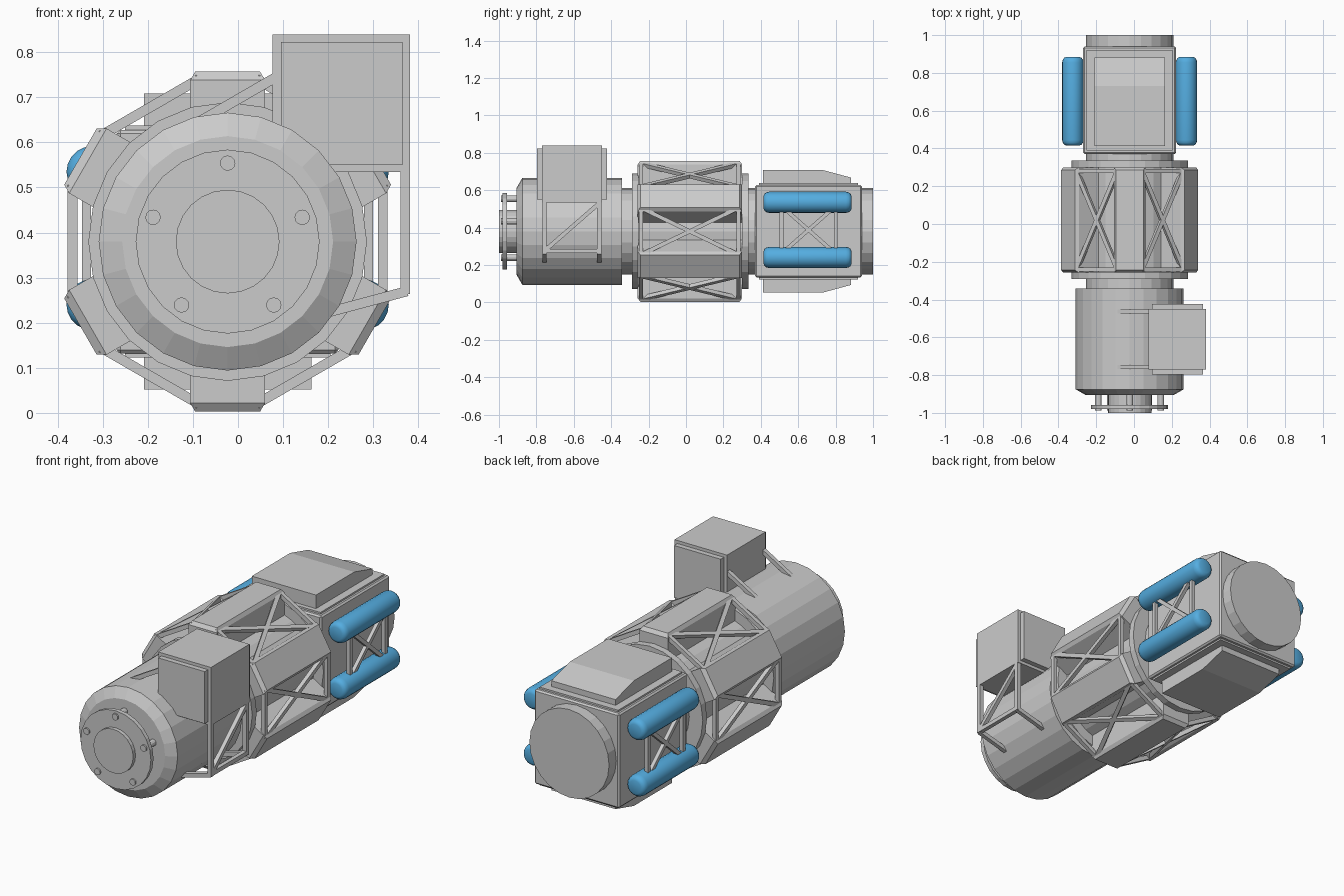
import bpy, bmesh, math
from mathutils import Matrix, Vector

if "Cube" in bpy.data.objects:
    bpy.data.objects.remove(bpy.data.objects["Cube"])

CX, CZ = -0.023, 0.38          # main axis of the body, running along y


def finish(name, bm, mat=None, smooth=False):
    bmesh.ops.recalc_face_normals(bm, faces=bm.faces[:])
    me = bpy.data.meshes.new(name)
    bm.to_mesh(me)
    bm.free()
    ob = bpy.data.objects.new(name, me)
    bpy.context.collection.objects.link(ob)
    if mat:
        me.materials.append(mat)
    if smooth:
        bpy.ops.object.select_all(action='DESELECT')
        ob.select_set(True)
        bpy.context.view_layer.objects.active = ob
        bpy.ops.object.shade_smooth_by_angle(angle=math.radians(35))
    return ob


def lathe(name, prof, cx=CX, cz=CZ, n=24, mat=None, smooth=False):
    """Closed solid of revolution about y from (radius, y) points."""
    bm = bmesh.new()
    rings = [[bm.verts.new((cx + r * math.cos(2 * math.pi * i / n), y,
                            cz + r * math.sin(2 * math.pi * i / n)))
              for i in range(n)] for r, y in prof]
    for a, b in zip(rings, rings[1:]):
        for i in range(n):
            j = (i + 1) % n
            bm.faces.new((a[i], a[j], b[j], b[i]))
    bm.faces.new(rings[0])
    bm.faces.new(rings[-1])
    return finish(name, bm, mat, smooth)


def disc(name, r, y0, y1, **kw):
    return lathe(name, [(r, y0), (r, y1)], **kw)


def add_box(bm, x, y, z):
    m = Matrix.Translation((sum(x) / 2, sum(y) / 2, sum(z) / 2)) @ \
        Matrix.Diagonal((x[1] - x[0], y[1] - y[0], z[1] - z[0], 1))
    return bmesh.ops.create_cube(bm, size=1, matrix=m)['verts']


def box(name, x, y, z, bevel=0):
    bm = bmesh.new()
    add_box(bm, x, y, z)
    if bevel:
        bmesh.ops.bevel(bm, geom=bm.edges[:], offset=bevel, segments=1, affect='EDGES')
    return finish(name, bm)


def bars(name, segs, up, t=0.022):
    """Square bars between point pairs; one face looks along up."""
    bm = bmesh.new()
    for a, b in segs:
        a, b = Vector(a), Vector(b)
        d = (b - a).normalized()
        s = d.cross(Vector(up)).normalized()
        u = s.cross(d)
        rot = Matrix((s, d, u)).transposed().to_4x4()
        m = Matrix.Translation((a + b) / 2) @ rot @ Matrix.Diagonal((t, (b - a).length, t, 1))
        bmesh.ops.create_cube(bm, size=1, matrix=m)
    return finish(name, bm)


# Main cylinders along the axis
disc("core_cylinder", 0.231, -0.40, 1.0)
disc("middle_drum", 0.255, -0.27, 0.31)
disc("front_ring", 0.309, -0.29, -0.253)
disc("rear_ring", 0.309, 0.30, 0.335)
lathe("front_drum", [(0.234, -0.905), (0.286, -0.875), (0.286, -0.342)])

# Front end plate with hub and bolts
disc("front_hub", 0.115, -1.0, -0.89)
disc("front_plate", 0.204, -0.98, -0.958)
for k in range(5):
    a = math.radians(90 + 72 * k)
    disc(f"front_bolt_{k}", 0.017, -0.988, -0.89,
         cx=CX + 0.174 * math.cos(a), cz=CZ + 0.174 * math.sin(a), n=12)

# Six slabs round the middle, with cross-braced frames between them
for k in range(6):
    bm = bmesh.new()
    add_box(bm, (-0.083, 0.083), (-0.258, 0.30), (0.22, 0.377))
    for v in bm.verts:
        if v.co.z > 0.3:
            v.co.z = 0.358
    top = next(f for f in bm.faces if f.calc_center_median().z > 0.35)
    ext = bmesh.ops.extrude_face_region(bm, geom=[top])
    for v in [g for g in ext['geom'] if isinstance(g, bmesh.types.BMVert)]:
        v.co.z = 0.377
        v.co.x *= 0.072 / 0.083
        v.co.y += 0.014 if v.co.y < 0 else -0.014
    bm.faces.remove(top) if top.is_valid else None
    slab = finish(f"middle_slab_{k}", bm)
    slab.location = (CX, 0, CZ)
    slab.rotation_euler = (0, math.radians(60 * k), 0)

    w, y0, y1, r = 0.125, -0.24, 0.28, 0.344
    frame = bars(f"middle_frame_{k}", [
        ((-w, y0, r), (w, y0, r)), ((-w, y1, r), (w, y1, r)),
        ((-w, y0, r), (w, y1, r)), ((-w, y1, r), (w, y0, r))], (0, 0, 1))
    frame.location = (CX, 0, CZ)
    frame.rotation_euler = (0, math.radians(60 * k + 30), 0)

# Rear block with raised panels and wedge humps above and below
box("rear_block", (CX - 0.246, CX + 0.246), (0.37, 0.94), (CZ - 0.248, CZ + 0.248), 0.008)
for side, s in (("top", 1), ("bottom", -1)):
    zs = sorted((CZ + s * 0.2, CZ + s * 0.257))
    box(f"rear_panel_{side}", (CX - 0.228, CX + 0.228), (0.39, 0.92), zs)
    bm = bmesh.new()
    prof = [(0.413, 0.22), (0.413, 0.328), (0.73, 0.328), (0.882, 0.287), (0.882, 0.22)]
    f = bm.faces.new([bm.verts.new((CX - 0.186, y, CZ + s * h)) for y, h in prof])
    ext = bmesh.ops.extrude_face_region(bm, geom=[f])
    bmesh.ops.translate(bm, vec=(0.372, 0, 0),
                        verts=[g for g in ext['geom'] if isinstance(g, bmesh.types.BMVert)])
    if not any(fc.calc_center_median().x < CX - 0.18 for fc in bm.faces):
        bm.faces.new([v for v in bm.verts if v.co.x < CX])
    finish(f"rear_hump_{side}", bm)

# Blue tanks on both sides of the rear block, joined by braces
blue = bpy.data.materials.new("tank_blue")
blue.diffuse_color = (0.09, 0.42, 0.75, 1)
blue.use_nodes = True
blue.node_tree.nodes["Principled BSDF"].inputs["Base Color"].default_value = blue.diffuse_color
for side, s in (("left", -1), ("right", 1)):
    x = CX + s * 0.301
    for level, z in (("upper", 0.535), ("lower", 0.24)):
        lathe(f"tank_{side}_{level}",
              [(0.034, 0.415), (0.046, 0.42), (0.053, 0.43), (0.0565, 0.445),
               (0.0565, 0.855), (0.053, 0.87), (0.046, 0.88), (0.034, 0.885)],
              cx=x, cz=z, n=20, mat=blue, smooth=True)
    xb = x + s * 0.012
    ya, yb, za, zb = 0.51, 0.80, 0.26, 0.515
    bars(f"tank_brace_{side}", [
        ((xb, ya, za), (xb, ya, zb)), ((xb, yb, za), (xb, yb, zb)),
        ((xb, ya, za), (xb, yb, zb)), ((xb, yb, za), (xb, ya, zb))], (1, 0, 0), 0.02)

# Equipment box above the front drum, with end plates
box("equipment_box", (0.077, 0.382), (-0.77, -0.45), (0.534, 0.839))
box("equipment_box_end_plates", (0.095, 0.365), (-0.797, -0.423), (0.55, 0.823))

# Bracket that carries the equipment box
segs = []
for y in (-0.757, -0.464):
    segs += [((0.371, y, 0.54), (0.371, y, 0.264)),
             ((0.375, y, 0.27), (0.18, y, 0.218)),
             ((0.09, y, 0.748), (-0.10, y, 0.638))]
segs.append(((0.371, -0.757, 0.275), (0.371, -0.464, 0.53)))
segs.append(((0.371, -0.757, 0.275), (0.371, -0.464, 0.275)))
bars("equipment_box_bracket", segs[:-2], (0, 1, 0))
bars("equipment_box_bracket_side", segs[-2:], (1, 0, 0))
